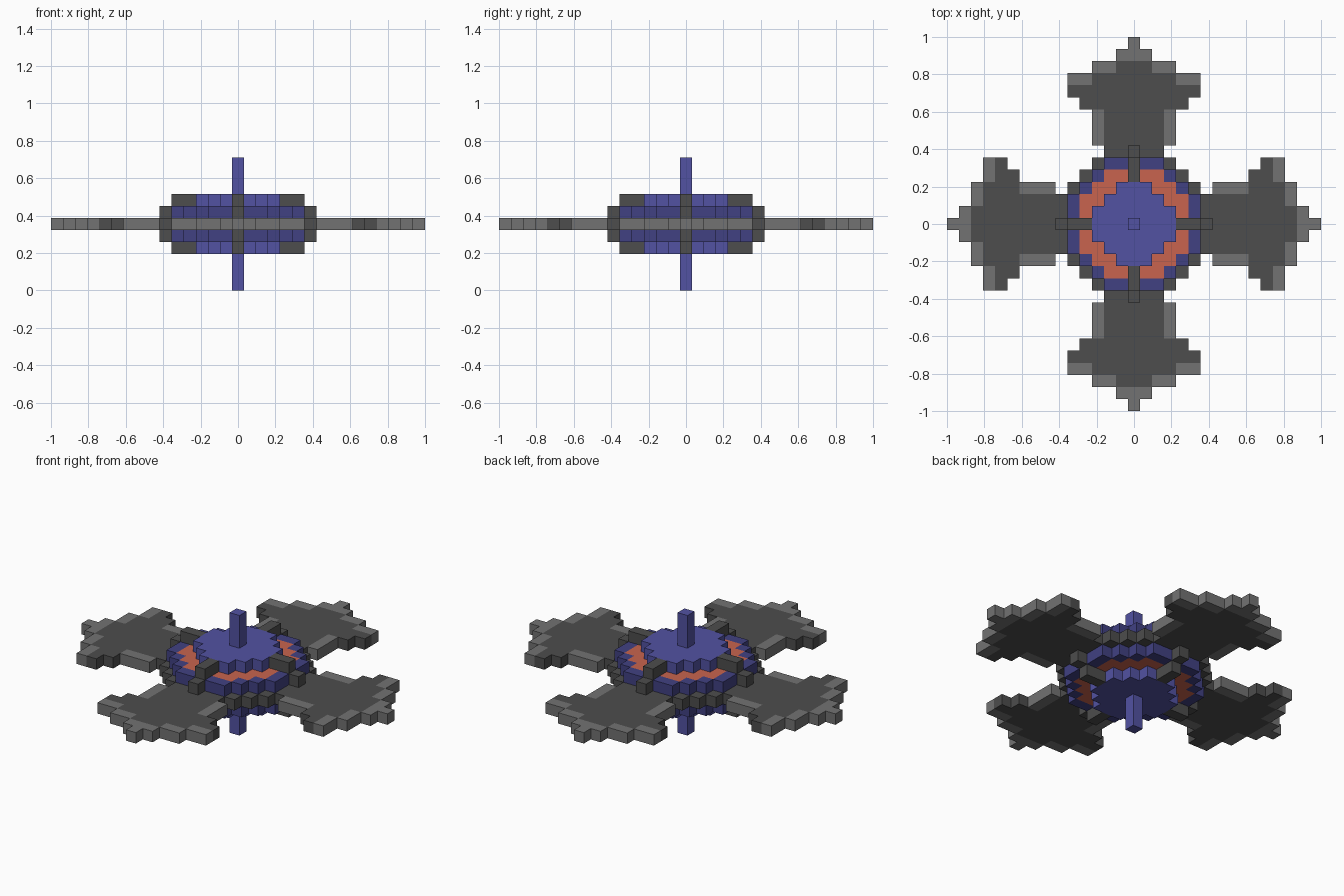
import bpy, bmesh, math

cube = bpy.data.objects.get("Cube")
if cube:
    bpy.data.objects.remove(cube, do_unlink=True)

V = 2 / 31  # edge length of one block


def material(name, rgb):
    lin = [((c / 255 + 0.055) / 1.055) ** 2.4 for c in rgb] + [1.0]
    m = bpy.data.materials.new(name)
    m.use_nodes = True
    m.diffuse_color = lin
    m.node_tree.nodes["Principled BSDF"].inputs["Base Color"].default_value = lin
    return m


BLUE = material("bright blue", (82, 82, 162))
NAVY = material("dark blue", (65, 65, 130))
ORANGE = material("orange", (200, 100, 78))
DARK = material("dark grey", (77, 77, 77))
LIGHT = material("light grey", (114, 114, 114))


def blocks(name, cells, z0, z1, mats, trim=lambda x, y: 0):
    """Slab of grid cells between layers z0 and z1; trim picks the material."""
    bm = bmesh.new()
    cells = set(cells)
    lo, hi = z0 * V, z1 * V
    for x, y in cells:
        ring = [((x + a) * V, (y + b) * V)
                for a, b in ((-.5, -.5), (.5, -.5), (.5, .5), (-.5, .5))]
        quads = [[(*p, hi) for p in ring], [(*p, lo) for p in reversed(ring)]]
        # walls only where there is no neighbour
        for i, (dx, dy) in enumerate(((0, -1), (1, 0), (0, 1), (-1, 0))):
            if (x + dx, y + dy) not in cells:
                p, q = ring[i], ring[(i + 1) % 4]
                quads.append([(*p, lo), (*q, lo), (*q, hi), (*p, hi)])
        for quad in quads:
            face = bm.faces.new([bm.verts.new(c) for c in quad])
            face.material_index = trim(x, y)
    bmesh.ops.remove_doubles(bm, verts=bm.verts, dist=1e-4)
    mesh = bpy.data.meshes.new(name)
    bm.to_mesh(mesh)
    bm.free()
    for m in mats:
        mesh.materials.append(m)
    ob = bpy.data.objects.new(name, mesh)
    bpy.context.collection.objects.link(ob)
    return ob


def annulus(inner, outer):
    return [(x, y) for x in range(-6, 7) for y in range(-6, 7)
            if inner <= math.hypot(x, y) < outer]


# Round hub: core, axle spikes and stacked rings
blocks("hub_core", annulus(0, 3.3), 3, 8, [BLUE])
blocks("hub_middle_ring", annulus(3.3, 5.9), 5, 6, [DARK])
for side, ring_z, spike_z in (("upper", 6, 8), ("lower", 4, 0)):
    blocks(side + "_spike", [(0, 0)], spike_z, spike_z + 3, [BLUE])
    blocks(side + "_inlay_ring", annulus(3.3, 4.5), ring_z, ring_z + 1, [ORANGE])
    blocks(side + "_outer_ring", annulus(4.5, 5.5), ring_z, ring_z + 1, [NAVY])

# Arm outline: half width of each row, from the hub to the tip
ARM = {6: 2, 7: 3, 8: 3, 9: 3, 10: 4, 11: 5, 12: 5, 13: 3, 14: 1, 15: 0}
# Half width at which the light edge of a row begins
EDGE = {7: 3, 8: 3, 9: 3, 12: 4, 13: 2, 14: 0, 15: 0}
arm_cells = [(x, y) for y, w in ARM.items() for x in range(-w, w + 1)]


def arm_trim(x, y):
    return int(abs(x) >= EDGE.get(y, 99))


# Four arms, each with a clamp around the hub rim
for i, name in enumerate(("back", "left", "front", "right")):
    angle = -i * math.pi / 2
    parts = [
        blocks(name + "_arm", arm_cells, 5, 6, [DARK, LIGHT], arm_trim),
        blocks(name + "_clamp_rim", [(0, 6)], 4, 7, [DARK]),
        blocks(name + "_clamp_top", [(0, 4), (0, 5)], 7, 8, [DARK]),
        blocks(name + "_clamp_bottom", [(0, 4), (0, 5)], 3, 4, [DARK]),
    ]
    for ob in parts:
        ob.rotation_euler.z = angle
